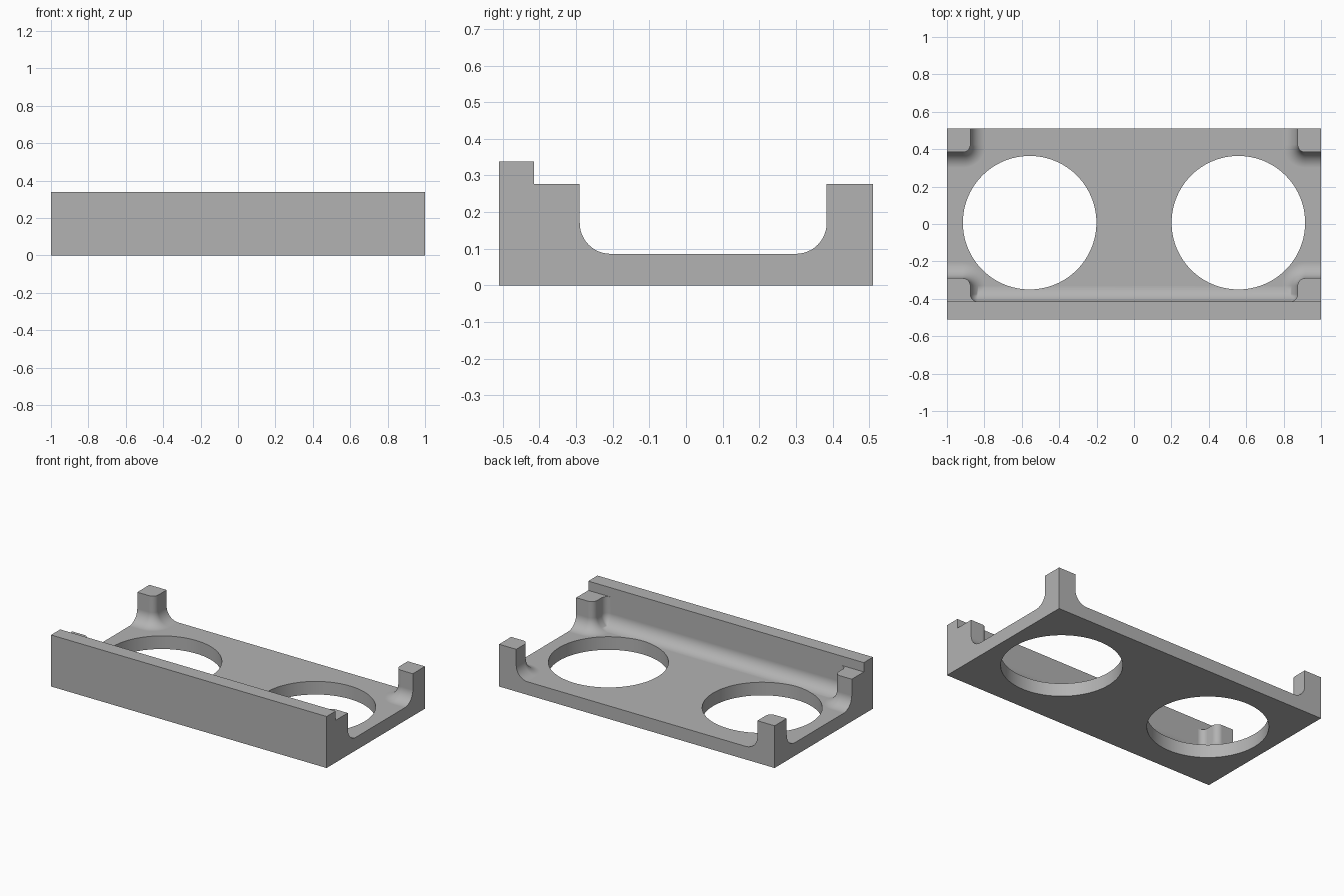
import bpy, bmesh
from math import sin, cos, pi, sqrt
from mathutils import Vector

cube = bpy.data.objects.get("Cube")
if cube:
    bpy.data.objects.remove(cube, do_unlink=True)

FLOOR, FILLET, CORNER = 0.086, 0.084, 0.04
POST_X, WALL_Y, FRONT_Y, BACK_Y = 0.875, -0.415, -0.29, 0.384
WALL_TOP, POST_TOP, HALF_Y = 0.338, 0.277, 0.51

grey = bpy.data.materials.new("plain grey")
grey.use_nodes = True
grey.diffuse_color = (0.45, 0.45, 0.45, 1)
grey.node_tree.nodes["Principled BSDF"].inputs["Base Color"].default_value = (0.45, 0.45, 0.45, 1)


def loft(name, rings):
    """Closed solid through rings of equal point count."""
    bm = bmesh.new()
    loops = [[bm.verts.new(p) for p in ring] for ring in rings]
    n = len(loops[0])
    for low, high in zip(loops, loops[1:]):
        for i in range(n):
            j = (i + 1) % n
            bm.faces.new((low[i], low[j], high[j], high[i]))
    bm.faces.new(loops[0][::-1])
    bm.faces.new(loops[-1])
    bmesh.ops.remove_doubles(bm, verts=bm.verts[:], dist=1e-5)
    bmesh.ops.recalc_face_normals(bm, faces=bm.faces[:])
    mesh = bpy.data.meshes.new(name)
    bm.to_mesh(mesh)
    bm.free()
    mesh.materials.append(grey)
    obj = bpy.data.objects.new(name, mesh)
    bpy.context.collection.objects.link(obj)
    return obj


def pocket_outline(d, z, steps=10):
    """Pocket footprint between wall and posts, inset by d, rounded corners."""
    inner, outer = max(CORNER - d, 0), CORNER + d
    half = [(POST_X - d, WALL_Y + d, inner), (POST_X - d, FRONT_Y + d, outer),
            (1.3, FRONT_Y + d, 0), (1.3, BACK_Y - d, 0),
            (POST_X - d, BACK_Y - d, outer), (POST_X - d, 0.8, 0)]
    pts = half + [(-x, y, r) for x, y, r in reversed(half)]
    ring = []
    for i, (x, y, r) in enumerate(pts):
        c = Vector((x, y, z))
        a = (Vector((*pts[i - 1][:2], z)) - c).normalized()
        b = (Vector((*pts[(i + 1) % len(pts)][:2], z)) - c).normalized()
        for k in range(steps + 1):
            t = k / steps * pi / 2
            ring.append(c + r * (a * (1 - sin(t)) + b * (1 - cos(t))))
    return ring


# Stepped block: tall front wall, lower level for the posts
profile = [(-HALF_Y, 0), (HALF_Y, 0), (HALF_Y, POST_TOP), (WALL_Y, POST_TOP),
           (WALL_Y, WALL_TOP), (-HALF_Y, WALL_TOP)]
tray = loft("tray", [[(x, y, z) for y, z in profile] for x in (-1, 1)])

# Pocket with a filleted floor
rings = []
for k in range(13):
    t = k / 12 * pi / 2
    rings.append(pocket_outline(FILLET * (1 - sin(t)), FLOOR + FILLET * (1 - cos(t))))
rings.append(pocket_outline(0, 0.5))
cutters = [loft("pocket_cutter", rings)]

# Two round through holes
for side, x in (("left", 0.558), ("right", -0.558)):
    circle = [(x + 0.357 * cos(i * pi / 48), 0.007 + 0.357 * sin(i * pi / 48)) for i in range(96)]
    cutters.append(loft(side + "_hole_cutter", [[(*p, z) for p in circle] for z in (-0.2, 0.6)]))

for cutter in cutters:
    cutter.hide_render = True
    cut = tray.modifiers.new(cutter.name, 'BOOLEAN')
    cut.operation, cut.solver, cut.object = 'DIFFERENCE', 'EXACT', cutter

# Bake the cuts, then shade
bpy.context.view_layer.update()
result = bpy.data.meshes.new_from_object(tray.evaluated_get(bpy.context.evaluated_depsgraph_get()))
tray.modifiers.clear()
tray.data = result
for cutter in cutters:
    bpy.data.objects.remove(cutter, do_unlink=True)
bpy.ops.object.select_all(action='DESELECT')
tray.select_set(True)
bpy.context.view_layer.objects.active = tray
bpy.ops.object.shade_smooth_by_angle(angle=0.52)
weighted = tray.modifiers.new("even_shading", 'WEIGHTED_NORMAL')
weighted.keep_sharp = True
